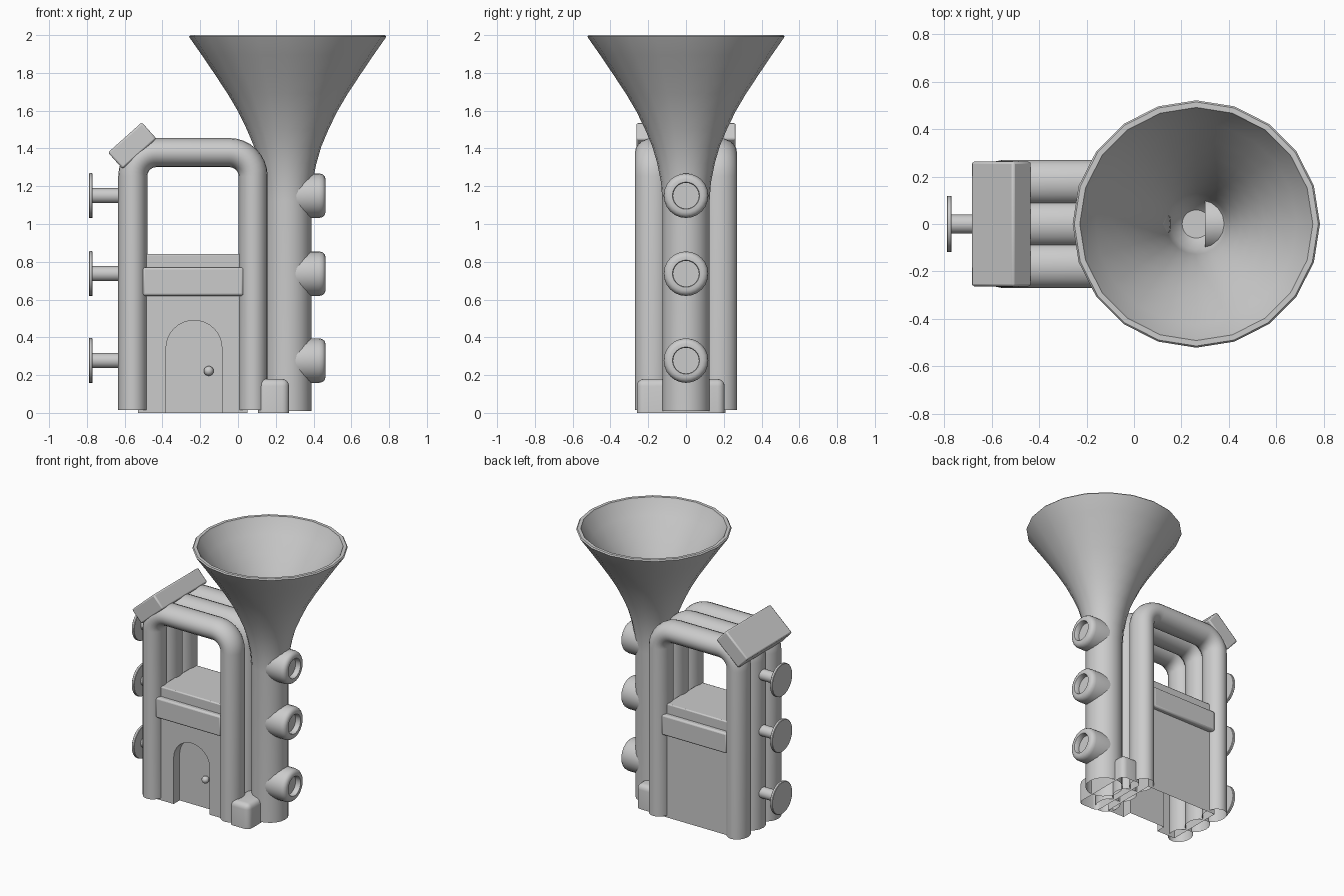
import bpy, bmesh
from math import sin, cos, pi, radians, atan2
from mathutils import Matrix, Vector

if "Cube" in bpy.data.objects:
    bpy.data.objects.remove(bpy.data.objects["Cube"])


def finish(name, bm, smooth=True, bevel=0.0, segments=2):
    bmesh.ops.recalc_face_normals(bm, faces=bm.faces)
    me = bpy.data.meshes.new(name)
    bm.to_mesh(me)
    bm.free()
    ob = bpy.data.objects.new(name, me)
    bpy.context.collection.objects.link(ob)
    if bevel:
        m = ob.modifiers.new("bevel", 'BEVEL')
        m.width = bevel
        m.segments = segments
        m.limit_method = 'ANGLE'
    if smooth:
        bpy.ops.object.select_all(action='DESELECT')
        ob.select_set(True)
        bpy.context.view_layer.objects.active = ob
        bpy.ops.object.shade_smooth_by_angle(angle=radians(40))
    return ob


def bridge(bm, a, b):
    n = len(a)
    for i in range(n):
        bm.faces.new((a[i], a[(i + 1) % n], b[(i + 1) % n], b[i]))


def lathe(name, profile, sides, matrix, cap_start=False, cap_end=True):
    """Revolve (radius, height) points around local z, then place by matrix."""
    bm = bmesh.new()
    rings = [[bm.verts.new((r * cos(2 * pi * i / sides), r * sin(2 * pi * i / sides), z))
              for i in range(sides)] for r, z in profile]
    for a, b in zip(rings, rings[1:]):
        bridge(bm, a, b)
    if cap_start:
        bm.faces.new(rings[0])
    if cap_end:
        bm.faces.new(rings[-1])
    bm.transform(matrix)
    return finish(name, bm)


def box(name, lo, hi, bevel=0.0, segments=2, rot=0.0):
    lo, hi = Vector(lo), Vector(hi)
    bm = bmesh.new()
    bmesh.ops.create_cube(bm, size=1)
    bm.transform(Matrix.Translation((lo + hi) / 2) @ Matrix.Rotation(rot, 4, 'Y')
                 @ Matrix.Diagonal((*(hi - lo), 1)))
    return finish(name, bm, bevel > 0, bevel, segments)


# Horn: open tube flaring into a bell, with an inner wall
horn = [(.125, .01), (.125, 1.12), (.132, 1.22), (.152, 1.32), (.178, 1.41), (.216, 1.5),
        (.262, 1.595), (.318, 1.69), (.384, 1.79), (.455, 1.895), (.518, 1.985), (.522, 1.992), (.515, 2.0),
        (.492, 2.0), (.485, 1.985), (.425, 1.895), (.354, 1.79), (.29, 1.69), (.235, 1.595),
        (.19, 1.5), (.154, 1.41), (.128, 1.32), (.108, 1.22), (.06, 1.17)]
lathe("horn", horn, 20, Matrix.Translation((.263, 0, 0)))

# Three arched pipes side by side, slightly oval and open at the bottom
XL, XR, ZT, R = -.557, .08, 1.378, .125
path = [(XL, .015, 0)]
path += [(XL + R - R * cos(t), ZT - R + R * sin(t), t) for t in [pi / 2 * k / 8 for k in range(9)]]
path += [(XR - R + R * sin(t), ZT - R + R * cos(t), pi / 2 + t) for t in [pi / 2 * k / 8 for k in range(9)]]
path += [(XR, .015, pi)]
for label, y in (("front", -.177), ("middle", 0), ("back", .177)):
    bm = bmesh.new()
    rings = []
    for x, z, t in path:
        ring = []
        for i in range(20):
            a = 2 * pi * i / 20
            n = .077 * cos(a)
            ring.append(bm.verts.new((x - n * cos(t), y + .093 * sin(a), z + n * sin(t))))
        rings.append(ring)
    for a, b in zip(rings, rings[1:]):
        bridge(bm, a, b)
    finish(label + "_arch_pipe", bm)

# House body with a recessed arched doorway, open underneath
X0, X1, ZB, YF, YD, YB = -.53, .05, .8, -.21, -.14, .21
door = [(-.381, 0)] + [(-.233 - .148 * cos(pi * k / 16), .342 + .148 * sin(pi * k / 16))
                       for k in range(17)] + [(-.085, 0)]
bm = bmesh.new()
outer = [bm.verts.new((x, YF, z)) for x, z in door]
inner = [bm.verts.new((x, YD, z)) for x, z in door]
front = [bm.verts.new((x, YF, z)) for x, z in ((X1, 0), (X1, ZB), (X0, ZB), (X0, 0))]
back = [bm.verts.new((x, YB, z)) for x, z in ((X1, 0), (X1, ZB), (X0, ZB), (X0, 0))]
bm.faces.new(outer + front)
bm.faces.new(inner)
bm.faces.new(back)
for i in range(len(door) - 1):
    bm.faces.new((outer[i], outer[i + 1], inner[i + 1], inner[i]))
for i in range(3):
    bm.faces.new((front[i], front[i + 1], back[i + 1], back[i]))
finish("house_body", bm)

# Trim band, roof slab and door knob
box("trim_band", (-.505, -.246, .62), (.03, .246, .77), .012)
box("roof_slab", (-.495, -.21, .75), (.018, .21, .842), .008)
bm = bmesh.new()
bmesh.ops.create_uvsphere(bm, u_segments=16, v_segments=10, radius=.026,
                          matrix=Matrix.Translation((-.155, YD - .02, .222)))
finish("door_knob", bm)

# Tilted block on the upper left corner of the arches
box("tilted_block", (-.68, -.263, 1.357), (-.44, .263, 1.473), .01, 2, -atan2(.16, .179))

# Rounded foot block passing through the base of the horn
bm = bmesh.new()
bmesh.ops.create_cube(bm, size=1)
bm.transform(Matrix.Translation((.188, -.028, .09)) @ Matrix.Diagonal((.165, .465, .18, 1)))
low = [f for f in bm.faces if f.calc_center_median().z < .01]
edges = [e for e in bm.edges if max(v.co.z for v in e.verts) > .1]
bmesh.ops.delete(bm, geom=low, context='FACES_ONLY')
bmesh.ops.bevel(bm, geom=edges, offset=.038, segments=4, profile=.5, affect='EDGES')
finish("foot_block", bm)

# Round cups on the right of the horn and plungers on the left of the arches
cup = [(.118, 0), (.118, .128), (.114, .146), (.104, .158), (.09, .163), (.072, .163), (.068, .158), (.068, .125)]
plunger = [(.04, 0), (.04, .17), (.116, .17), (.119, .173), (.119, .187), (.116, .19)]
for i, z in enumerate((.277, .737, 1.15), 1):
    lathe(f"cup_{i}", cup, 24, Matrix.Translation((.3, 0, z)) @ Matrix.Rotation(pi / 2, 4, 'Y'))
    lathe(f"plunger_{i}", plunger, 24,
          Matrix.Translation((-.6, 0, z)) @ Matrix.Rotation(-pi / 2, 4, 'Y'))
